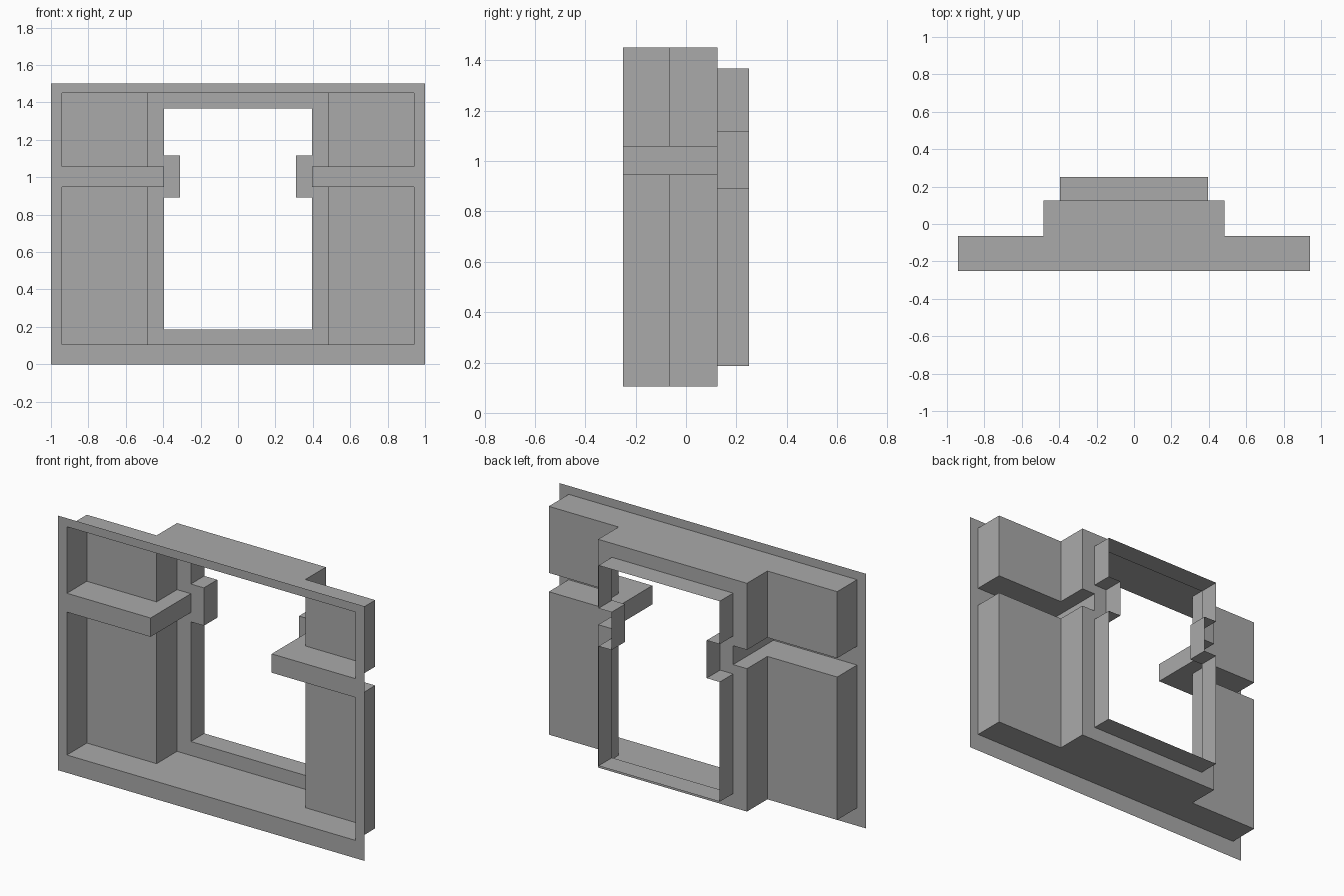
import bpy
import bmesh

cube = bpy.data.objects.get("Cube")
if cube:
    bpy.data.objects.remove(cube, do_unlink=True)

# Single plain grey
grey = bpy.data.materials.new("plain_grey")
grey.use_nodes = True
colour = (0.4, 0.4, 0.4, 1)
grey.diffuse_color = colour
grey.node_tree.nodes["Principled BSDF"].inputs["Base Color"].default_value = colour

# Main depths (y), half widths (x) and heights (z)
FRONT, RECESS, LEDGE, BACK = -0.25, -0.065, 0.125, 0.25
EDGE, POCKET, NICHE, OPENING, TAB = 1.0, 0.94, 0.485, 0.395, 0.31
TOP, FLOOR, CEILING = 1.5, 0.105, 1.45
SHELF_LOW, SHELF_HIGH = 0.947, 1.058
SILL, HEAD = 0.187, 1.368
TAB_LOW, TAB_HIGH = 0.892, 1.115


def wall(path, z0, z1):
    """Upright sheets following a plan path."""
    return [[(*a, z0), (*b, z0), (*b, z1), (*a, z1)]
            for a, b in zip(path, path[1:])]


def slab(outline, z, up=True):
    """Level sheet with a counter-clockwise plan outline."""
    points = [(x, y, z) for x, y in outline]
    return [points if up else points[::-1]]


def plate(x0, x1, z0, z1, y):
    """Upright sheet facing the front."""
    return wall([(x0, y), (x1, y)], z0, z1)


def rect(x0, x1, y0, y1):
    return [(x0, y0), (x1, y0), (x1, y1), (x0, y1)]


def part(name, faces):
    """Half of a thin-sheet part, mirrored across the centre."""
    bm = bmesh.new()
    for points in faces:
        bm.faces.new([bm.verts.new(p) for p in points])
    bmesh.ops.remove_doubles(bm, verts=bm.verts, dist=0.0001)
    mesh = bpy.data.meshes.new(name)
    bm.to_mesh(mesh)
    bm.free()
    mesh.materials.append(grey)
    obj = bpy.data.objects.new(name, mesh)
    bpy.context.collection.objects.link(obj)
    obj.modifiers.new("mirror", 'MIRROR').use_axis[0] = True


# Flat border around the front
part("front_frame",
     plate(POCKET, EDGE, 0, TOP, FRONT)
     + plate(0, POCKET, 0, FLOOR, FRONT)
     + plate(0, POCKET, CEILING, TOP, FRONT))

# Stepped pocket walls above and below the shelves
step = [(OPENING, LEDGE), (NICHE, LEDGE), (NICHE, RECESS),
        (POCKET, RECESS), (POCKET, FRONT)]
part("lower_pocket_wall", wall(step, FLOOR, SHELF_LOW))
part("upper_pocket_wall", wall(step, SHELF_HIGH, CEILING))

# Pocket floor and ceiling
plan = [(0, FRONT), (POCKET, FRONT), (POCKET, RECESS),
        (NICHE, RECESS), (NICHE, LEDGE), (0, LEDGE)]
part("pocket_floor", slab(plan, FLOOR))
part("pocket_ceiling", slab(plan, CEILING, up=False))

# Ledges above and below the rear opening
part("back_ledges",
     plate(0, OPENING, FLOOR, SILL, LEDGE)
     + plate(0, OPENING, HEAD, CEILING, LEDGE))

# Hollow side shelves, open at the back
shelf = [(OPENING, FRONT)] + plan[1:5] + [(OPENING, LEDGE)]
part("side_shelf",
     slab(shelf, SHELF_HIGH)
     + slab(shelf, SHELF_LOW, up=False)
     + wall([shelf[-1], shelf[0], shelf[1]], SHELF_LOW, SHELF_HIGH))

# Rim lining the rear opening
side = [(OPENING, BACK), (OPENING, LEDGE)]
part("opening_rim",
     slab(rect(0, OPENING, LEDGE, BACK), SILL)
     + slab(rect(0, OPENING, LEDGE, BACK), HEAD, up=False)
     + wall(side, SILL, TAB_LOW)
     + wall(side, TAB_HIGH, HEAD))

# Hollow tabs stepping into the opening
tab = rect(TAB, OPENING, LEDGE, BACK)
part("opening_tab",
     slab(tab, TAB_HIGH)
     + slab(tab, TAB_LOW, up=False)
     + wall([tab[3], tab[0], tab[1]], TAB_LOW, TAB_HIGH))
